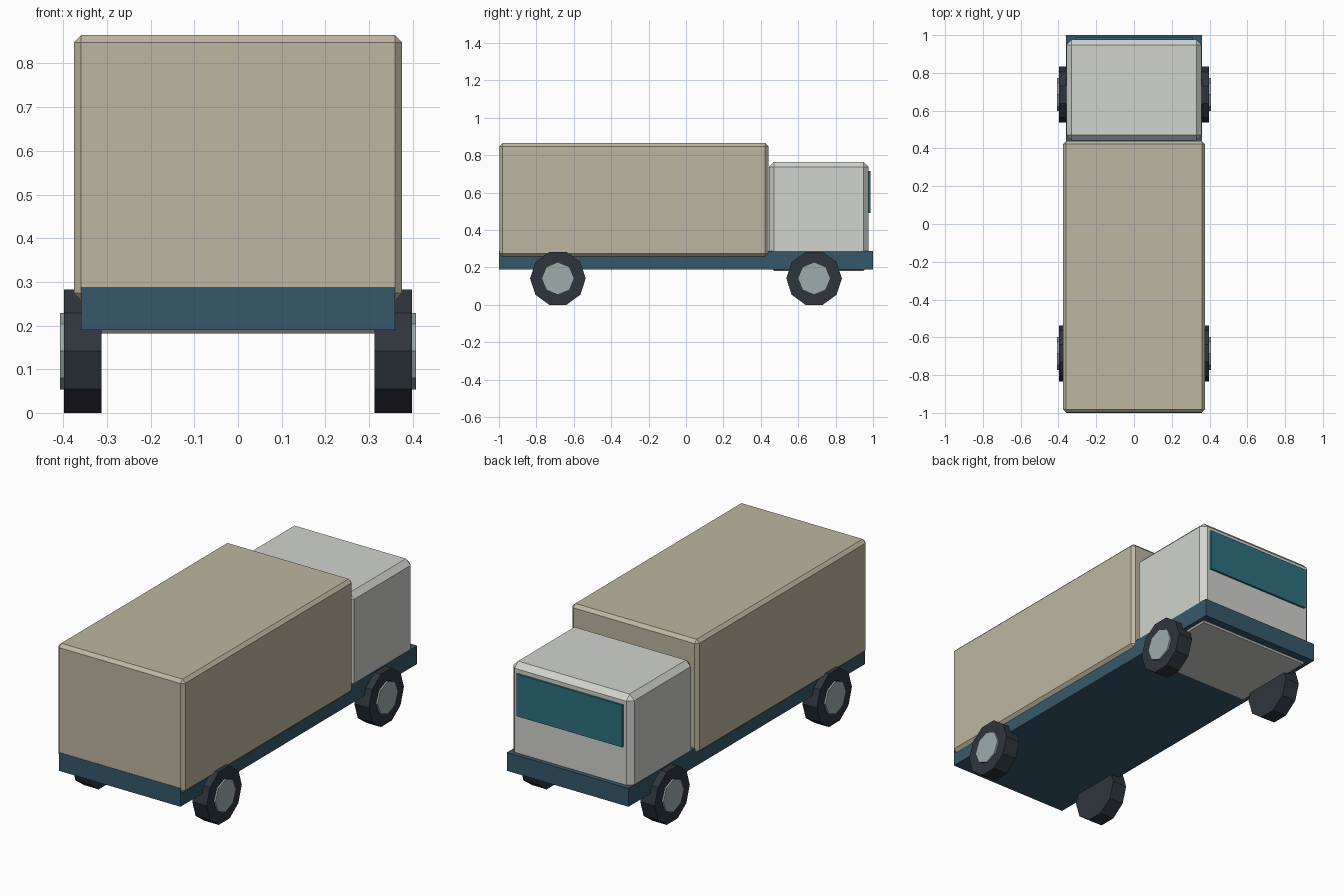
import bpy, math

if "Cube" in bpy.data.objects:
    bpy.data.objects.remove(bpy.data.objects["Cube"])


def srgb(r, g, b):
    f = lambda c: c / 12.92 if c <= 0.04045 else ((c + 0.055) / 1.055) ** 2.4
    return tuple(f(c / 255) for c in (r, g, b)) + (1.0,)


def material(name, rgb):
    m = bpy.data.materials.new(name)
    m.diffuse_color = srgb(*rgb)
    m.use_nodes = True
    m.node_tree.nodes["Principled BSDF"].inputs["Base Color"].default_value = m.diffuse_color
    return m


TAN = material("cargo tan", (190, 182, 160))
WHITE = material("cab off white", (209, 211, 206))
BLUE = material("chassis blue", (54, 88, 107))
GLASS = material("teal glass", (46, 113, 128))
RUBBER = material("dark rubber", (46, 53, 60))
HUB = material("hub grey", (157, 171, 171))


def box(name, lo, hi, mat, chamfer=0):
    """Box between two corners, with an optional one-step chamfer."""
    bpy.ops.mesh.primitive_cube_add(size=1, location=[(a + b) / 2 for a, b in zip(lo, hi)])
    ob = bpy.context.object
    ob.name = name
    ob.scale = [b - a for a, b in zip(lo, hi)]
    bpy.ops.object.transform_apply(location=False, rotation=False, scale=True)
    ob.data.materials.append(mat)
    if chamfer:
        mod = ob.modifiers.new("chamfer", "BEVEL")
        mod.width = chamfer
        mod.segments = 1
    return ob


def disc(name, sides, radius, x0, x1, y, z, mat):
    """Faceted cylinder along x, with a corner pointing along y."""
    bpy.ops.mesh.primitive_cylinder_add(vertices=sides, radius=radius, depth=abs(x1 - x0),
                                        location=((x0 + x1) / 2, y, z),
                                        rotation=(0, math.pi / 2, 0))
    ob = bpy.context.object
    ob.name = name
    ob.data.materials.append(mat)
    return ob


# Body
box("chassis", (-0.36, -1, 0.19), (0.36, 1, 0.288), BLUE)
box("cargo_box", (-0.376, -0.998, 0.257), (0.376, 0.44, 0.865), TAN, 0.017)
box("cab", (-0.358, 0.443, 0.182), (0.358, 0.976, 0.765), WHITE, 0.028)
box("windshield", (-0.313, 0.97, 0.49), (0.313, 0.987, 0.715), GLASS)

# Wheels with hubs
for end, y in (("rear", -0.685), ("front", 0.685)):
    for side, s in (("left", -1), ("right", 1)):
        disc(f"{end}_{side}_tire", 10, 0.1485, s * 0.313, s * 0.398, y, 0.1415, RUBBER)
        disc(f"{end}_{side}_hub", 8, 0.0875, s * 0.35, s * 0.407, y, 0.1415, HUB)
